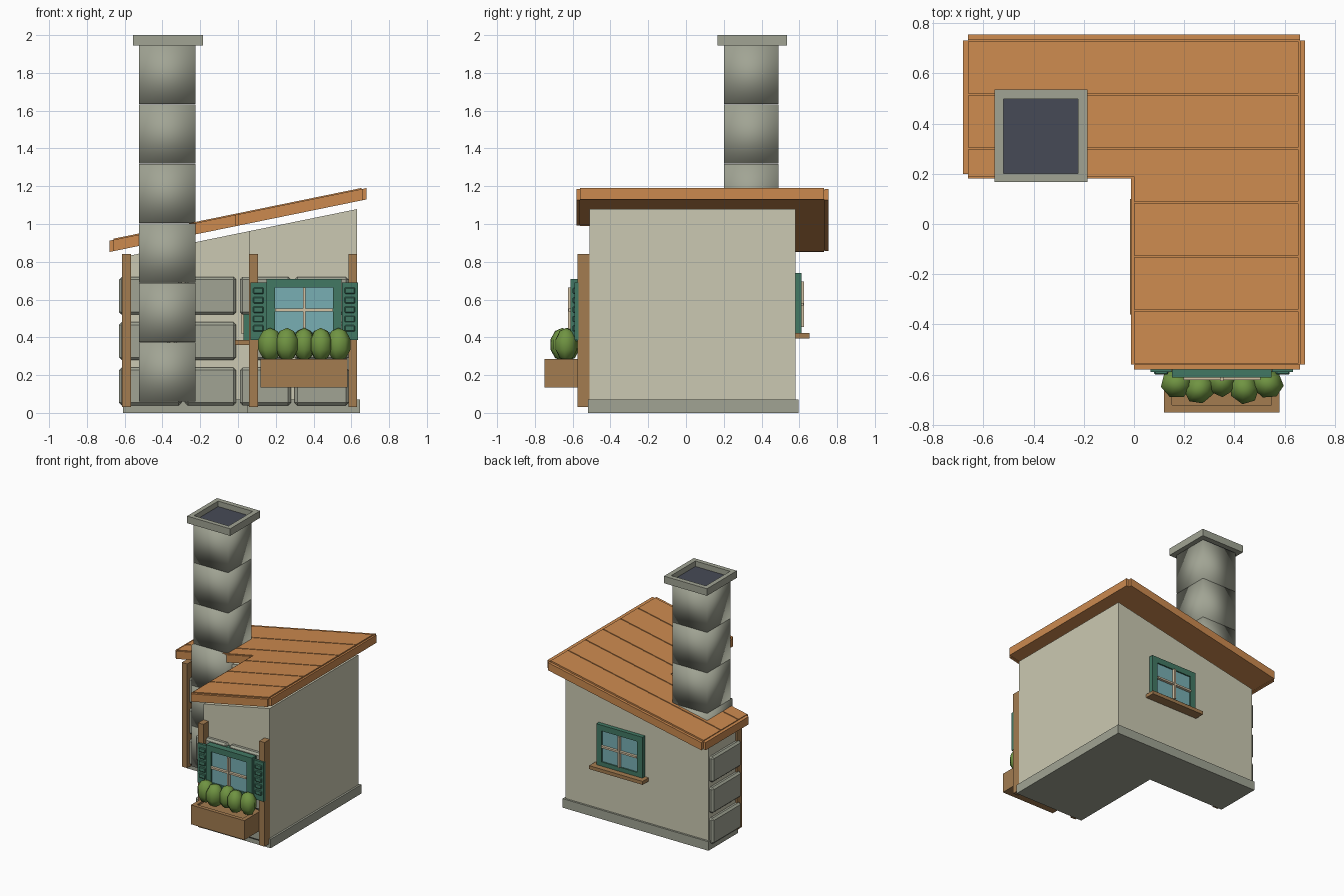
import bpy, bmesh, math
from mathutils import Matrix, Vector

cube = bpy.data.objects.get("Cube")
if cube:
    bpy.data.objects.remove(cube, do_unlink=True)


def material(name, r, g, b):
    lin = [((c / 255 + 0.055) / 1.055) ** 2.4 for c in (r, g, b)]
    m = bpy.data.materials.new(name)
    m.use_nodes = True
    m.diffuse_color = (*lin, 1)
    m.node_tree.nodes["Principled BSDF"].inputs["Base Color"].default_value = (*lin, 1)
    return m


CREAM = material("cream plaster", 203, 201, 178)
STONE = material("grey stone", 161, 164, 148)
ORANGE = material("orange roof wood", 204, 138, 79)
WOOD = material("brown wood", 163, 124, 80)
TEAL = material("teal paint", 66, 121, 100)
GLASS = material("blue glass", 120, 175, 180)
BAR = material("pale window bar", 212, 194, 164)
GREEN = material("leaf green", 112, 148, 66)
SOOT = material("dark soot", 70, 74, 86)


def finish(name, bm, mat, matrix=None, bevel=0, smooth=False):
    bmesh.ops.recalc_face_normals(bm, faces=bm.faces)
    if matrix:
        bm.transform(matrix)
    for f in bm.faces:
        f.smooth = smooth
    me = bpy.data.meshes.new(name)
    bm.to_mesh(me)
    bm.free()
    me.materials.append(mat)
    ob = bpy.data.objects.new(name, me)
    bpy.context.collection.objects.link(ob)
    if bevel:
        mod = ob.modifiers.new("bevel", 'BEVEL')
        mod.width = bevel
        mod.segments = 1
    return ob


def box(name, x, y, z, mat, **kw):
    """Box from (low, high) pairs on each axis."""
    bm = bmesh.new()
    bmesh.ops.create_cube(bm, size=1)
    for v in bm.verts:
        v.co = Vector([(a + b) / 2 + c * (b - a) for c, (a, b) in zip(v.co, (x, y, z))])
    return finish(name, bm, mat, **kw)


SLOPE = 0.2045


def sloped(name, x, y, low, high, mat, flat_bottom=False):
    """Slab following the roof pitch; low and high are heights at x = 0."""
    bm = bmesh.new()
    bmesh.ops.create_cube(bm, size=1)
    for v in bm.verts:
        px = x[0] if v.co.x < 0 else x[1]
        py = y[0] if v.co.y < 0 else y[1]
        if v.co.z > 0:
            pz = high + SLOPE * px
        else:
            pz = low if flat_bottom else low + SLOPE * px
        v.co = (px, py, pz)
    return finish(name, bm, mat)


# L-shaped walls and plinth
sloped("main_wall", (0.06, 0.63), (-0.51, 0.58), 0.05, 0.95, CREAM, True)
sloped("wing_wall", (-0.6, 0.06), (0.25, 0.58), 0.05, 0.95, CREAM, True)
box("main_plinth", (0.05, 0.645), (-0.52, 0.595), (0, 0.07), STONE)
box("wing_plinth", (-0.61, 0.05), (0.235, 0.595), (0, 0.07), STONE)

# Stone courses on the wing and main front
for i in range(3):
    z = (0.04 + 0.24 * i, 0.24 + 0.24 * i)
    split = -0.36 if i == 1 else -0.3
    box("wing_corner_stone", (-0.63, split), (0.215, 0.57), z, STONE, bevel=0.014)
    box("wing_stone", (split + 0.02, -0.01), (0.215, 0.3), z, STONE, bevel=0.014)
    left = 0.09 if i == 1 else 0.01
    box("front_stone", (left, 0.28), (-0.545, -0.4), z, STONE, bevel=0.014)
    box("front_stone", (0.3, 0.585), (-0.545, -0.48), z, STONE, bevel=0.014)

# Timber posts
for x, y in ((-0.59, 0.25), (0.082, -0.51), (0.608, -0.51)):
    box("post", (x - 0.023, x + 0.023), (y - 0.065, y), (0.03, 0.84), WOOD)

# Roof: base slabs, raised planks and edge trim
LOW, HIGH = 0.995, 1.045
sloped("main_roof_base", (0, 0.66), (-0.565, 0.74), LOW, HIGH, ORANGE)
sloped("wing_roof_base", (-0.66, 0), (0.2, 0.74), LOW, HIGH, ORANGE)
STEP = 0.215
for i in range(6):
    y0 = -0.56 + STEP * i
    y = (y0 + 0.004, y0 + STEP - 0.004)
    if i == 3:
        sloped("wing_roof_plank", (-0.66, 0), (0.19, y[1]), HIGH, HIGH + 0.012, ORANGE)
    x0 = -0.66 if i > 3 else 0
    sloped("roof_plank", (x0, 0.655), y, HIGH, HIGH + 0.012, ORANGE)
for x, y in (((0.66, 0.68), (-0.56, 0.73)), ((-0.68, -0.66), (0.2, 0.73)),
             ((-0.012, 0.003), (-0.56, 0.2)), ((0, 0.66), (-0.58, -0.56)),
             ((-0.66, 0), (0.182, 0.202)), ((-0.66, 0.66), (0.734, 0.755))):
    sloped("roof_trim", x, y, LOW - 0.004, HIGH + 0.006, ORANGE)

# Chimney: soft stacked blocks, cap and flue
COURSE = 0.315
for i in range(6):
    front = 0.176 if i < 3 else 0.2
    z0 = 0.06 + COURSE * i
    box("chimney_block", (-0.525, -0.225), (front, 0.49), (z0, z0 + COURSE - 0.003), STONE,
        smooth=True)
CAP = (1.945, 2.0)
box("cap_front", (-0.555, -0.185), (0.168, 0.202), CAP, STONE)
box("cap_back", (-0.555, -0.185), (0.498, 0.535), CAP, STONE)
box("cap_left", (-0.222, -0.185), (0.202, 0.498), CAP, STONE)
box("cap_right", (-0.555, -0.52), (0.202, 0.498), CAP, STONE)
box("flue_opening", (-0.522, -0.22), (0.2, 0.5), (1.95, 1.958), SOOT)


def window(name, origin, angle, sill):
    """Window facing local -y, centred on its origin at the wall surface."""
    m = Matrix.Translation(origin) @ Matrix.Rotation(angle, 4, 'Z')
    w, h, t = 0.198, 0.165, 0.045
    for s in (-1, 1):
        box(name + "_jamb", sorted((s * w, s * (w - t))), (-0.032, 0.02), (-h, h), TEAL, matrix=m)
        box(name + "_rail", (t - w, w - t), (-0.032, 0.02), sorted((s * h, s * (h - t))), TEAL,
            matrix=m)
    box(name + "_glass", (t - w, w - t), (-0.022, 0.01), (t - h, h - t), GLASS, matrix=m)
    box(name + "_upright_bar", (-0.007, 0.007), (-0.045, -0.02), (t - h, h - t), BAR, matrix=m)
    box(name + "_cross_bar", (t - w, w - t), (-0.042, -0.02), (-0.007, 0.007), BAR, matrix=m)
    if sill:
        box(name + "_sill", (-0.23, 0.23), (-0.075, 0.01), (-h - 0.015, -h + 0.012), WOOD,
            matrix=m)


window("front_window", (0.35, -0.58, 0.545), 0, False)
window("back_window", (0.145, 0.58, 0.575), math.pi, True)
window("inner_window", (0.06, -0.13, 0.54), -math.pi / 2, True)
box("front_window_lining", (0.16, 0.54), (-0.565, -0.5), (0.39, 0.7), TEAL)

# Louvred shutters
for x0, x1 in ((0.066, 0.15), (0.55, 0.634)):
    box("shutter", (x0, x1), (-0.59, -0.57), (0.385, 0.69), TEAL)
    for i in range(5):
        z = 0.43 + 0.05 * i
        box("shutter_slat", (x0 + 0.014, x1 - 0.014), (-0.6, -0.585), (z, z + 0.034), TEAL,
            bevel=0.005)

# Planter box
PZ = (0.135, 0.285)
box("planter_front", (0.12, 0.58), (-0.75, -0.72), PZ, WOOD)
box("planter_back", (0.12, 0.58), (-0.6, -0.545), PZ, WOOD)
box("planter_side", (0.12, 0.152), (-0.72, -0.6), PZ, WOOD)
box("planter_side", (0.548, 0.58), (-0.72, -0.6), PZ, WOOD)
box("planter_soil", (0.152, 0.548), (-0.72, -0.6), (0.135, 0.27), WOOD)

# Pointed leafy bushes
for i, (x, y) in enumerate(((0.17, -0.635), (0.26, -0.655), (0.35, -0.625),
                            (0.438, -0.655), (0.532, -0.635))):
    bm = bmesh.new()
    bmesh.ops.create_uvsphere(bm, u_segments=7, v_segments=5, radius=1)
    m = (Matrix.Translation((x, y, 0.362)) @ Matrix.Rotation(i * 0.7, 4, 'Z')
         @ Matrix.Diagonal((0.068, 0.062, 0.088, 1)))
    finish("bush", bm, GREEN, matrix=m, smooth=True)
